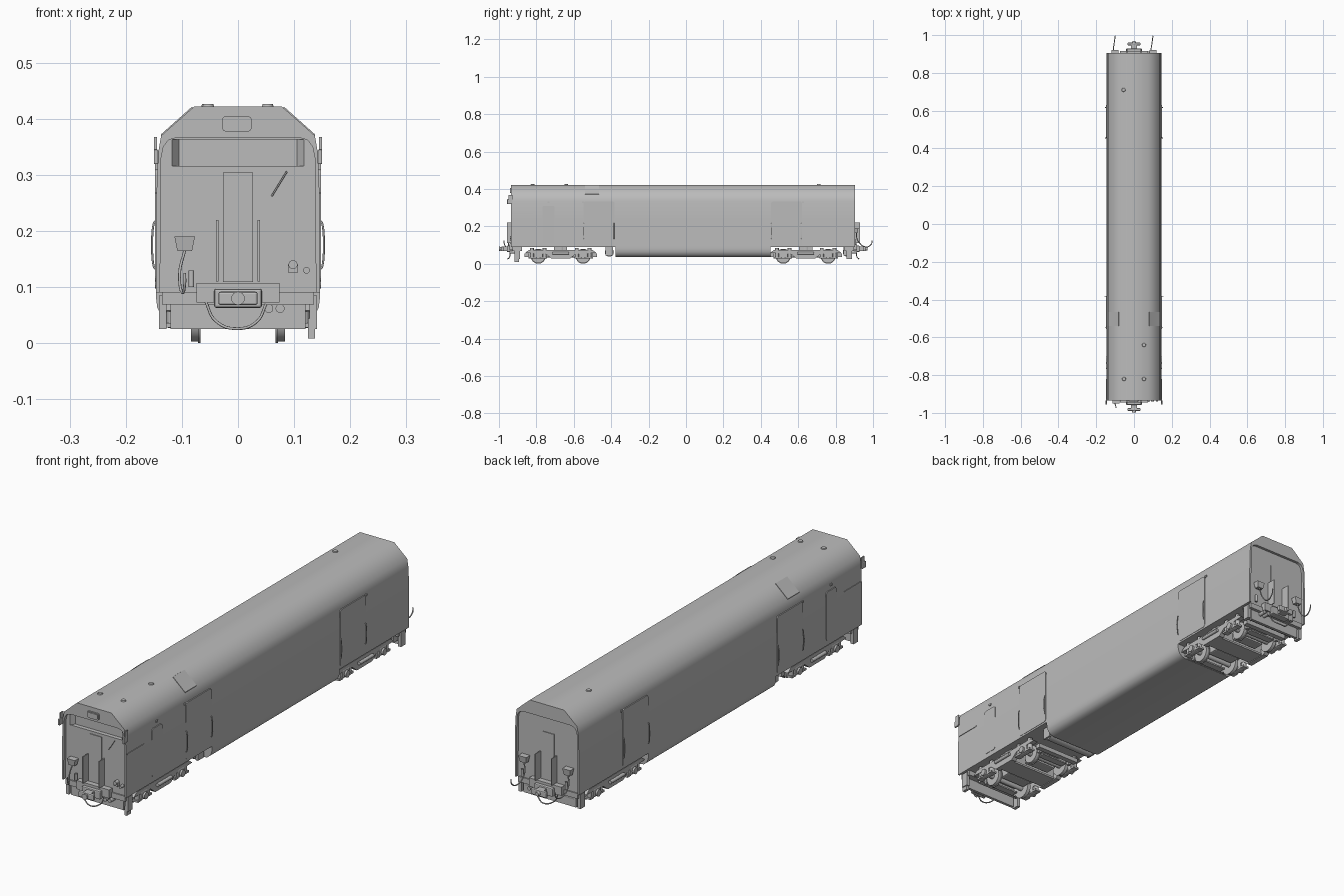
import bpy, bmesh, math
from mathutils import Vector

cube = bpy.data.objects.get("Cube")
if cube:
    bpy.data.objects.remove(cube, do_unlink=True)

paint = bpy.data.materials.new("light_grey_paint")
GREY = (0.5, 0.5, 0.5, 1)
paint.use_nodes = True
paint.diffuse_color = GREY
shader = next(n for n in paint.node_tree.nodes if n.type == "BSDF_PRINCIPLED")
shader.inputs["Base Color"].default_value = GREY
shader.inputs["Roughness"].default_value = 0.6


def add(name, bm, smooth=None):
    """Turn a bmesh into a named, painted object."""
    bmesh.ops.recalc_face_normals(bm, faces=bm.faces)
    mesh = bpy.data.meshes.new(name)
    bm.to_mesh(mesh)
    bm.free()
    mesh.materials.append(paint)
    ob = bpy.data.objects.new(name, mesh)
    bpy.context.collection.objects.link(ob)
    if smooth:
        smooth_shade(ob, smooth)
    return ob


def smooth_shade(ob, angle):
    bpy.ops.object.select_all(action="DESELECT")
    ob.select_set(True)
    bpy.context.view_layer.objects.active = ob
    bpy.ops.object.shade_smooth_by_angle(angle=math.radians(angle))


def box(name, at, size, bevel=0, taper=1):
    """Box by centre and size; taper scales the top in x and y."""
    bm = bmesh.new()
    bmesh.ops.create_cube(bm, size=1)
    for v in bm.verts:
        k = taper if v.co.z > 0 else 1
        v.co = Vector((v.co.x * size[0] * k, v.co.y * size[1] * k, v.co.z * size[2])) + Vector(at)
    if bevel:
        bmesh.ops.bevel(bm, geom=bm.edges[:], offset=bevel, segments=2, affect="EDGES", profile=0.5)
    return add(name, bm)


def cylinder(name, at, radius, length, axis="X", sides=24, top=None):
    bm = bmesh.new()
    bmesh.ops.create_cone(bm, cap_ends=True, segments=sides, radius1=radius,
                          radius2=radius if top is None else top, depth=length)
    turn = {"X": (0, 1, 0), "Y": (1, 0, 0), "Z": (0, 0, 0)}[axis]
    rot = Vector((0, 0, 1)).rotation_difference(
        Vector({"X": (1, 0, 0), "Y": (0, 1, 0), "Z": (0, 0, 1)}[axis]))
    bmesh.ops.rotate(bm, verts=bm.verts, matrix=rot.to_matrix())
    bmesh.ops.translate(bm, verts=bm.verts, vec=at)
    return add(name, bm, 40)


def extrude(name, outline, start, end, axis=1, smooth=None):
    """Sweep a flat outline along y (axis 1) or x (axis 0)."""
    bm = bmesh.new()
    place = (lambda a, b, t: (a, t, b)) if axis else (lambda a, b, t: (t, a, b))
    rings = [[bm.verts.new(place(a, b, t)) for a, b in outline] for t in (start, end)]
    for ring in rings:
        bm.faces.new(ring)
    n = len(outline)
    for i in range(n):
        j = (i + 1) % n
        bm.faces.new((rings[0][i], rings[0][j], rings[1][j], rings[1][i]))
    return add(name, bm, smooth)


def rounded(c1, c2, w, h, r, steps=4):
    """Outline of a rounded rectangle."""
    pts = []
    for k, (sx, sy) in enumerate(((1, 1), (-1, 1), (-1, -1), (1, -1))):
        for s in range(steps + 1):
            a = math.pi / 2 * (k + s / steps)
            pts.append((c1 + sx * (w / 2 - r) + r * math.cos(a),
                        c2 + sy * (h / 2 - r) + r * math.sin(a)))
    return pts


def tube(name, points, radius):
    curve = bpy.data.curves.new(name, "CURVE")
    curve.dimensions = "3D"
    curve.bevel_depth = radius
    curve.bevel_resolution = 2
    curve.use_fill_caps = True
    curve.resolution_u = 6
    spline = curve.splines.new("BEZIER")
    spline.bezier_points.add(len(points) - 1)
    for p, co in zip(spline.bezier_points, points):
        p.co = co
        p.handle_left_type = p.handle_right_type = "AUTO"
    curve.materials.append(paint)
    ob = bpy.data.objects.new(name, curve)
    bpy.context.collection.objects.link(ob)


def mirrored(half):
    return half + [(-x, z) for x, z in reversed(half)]


# Body shell, with hooded frames standing proud of both end walls
shell = [(0.146, 0.09), (0.146, 0.24), (0.143, 0.335), (0.137, 0.37), (0.078, 0.422)]
arch = [(0.139, 0.09), (0.137, 0.33), (0.133, 0.35), (0.124, 0.362), (0.108, 0.367)]
body = extrude("body_shell", mirrored(shell), -0.922, 0.893)
for name, near, far in (("front", -0.921, -0.935), ("rear", 0.892, 0.904)):
    ring = mirrored(shell) + list(reversed(mirrored(arch)))
    extrude(name + "_end_hood", ring, near, far, smooth=50)

# Wide recessed windscreen with splayed sides
cutter = extrude("windscreen_cutter", [(-0.118, -0.95), (0.118, -0.95), (0.118, -0.922),
                                       (0.105, -0.905), (-0.105, -0.905), (-0.118, -0.922)], 0.316, 0.363)
for v in cutter.data.vertices:
    v.co.y, v.co.z = v.co.z, v.co.y
cutter.data.flip_normals()
cut = body.modifiers.new("windscreen", "BOOLEAN")
cut.object, cut.operation, cut.solver = cutter, "DIFFERENCE", "EXACT"
bpy.ops.object.select_all(action="DESELECT")
bpy.context.view_layer.objects.active = body
body.select_set(True)
bpy.ops.object.modifier_apply(modifier=cut.name)
bpy.data.objects.remove(cutter, do_unlink=True)
smooth_shade(body, 50)

# Rounded belly between the bogies
belly = [(0.108, 0.035), (0.125, 0.039), (0.137, 0.049), (0.144, 0.064), (0.146, 0.08), (0.146, 0.092)]
extrude("belly", mirrored(belly), -0.377, 0.452, smooth=40)

# Headlight housing and wiper
extrude("headlight_rim", rounded(-0.002, 0.391, 0.052, 0.027, 0.006), -0.93, -0.94)
extrude("headlight_lens", rounded(-0.002, 0.391, 0.044, 0.02, 0.004), -0.93, -0.942)
tube("wiper", [(0.06, -0.926, 0.262), (0.087, -0.926, 0.306)], 0.0015)
for x, z, r in ((0.098, 0.14, 0.008), (0.122, 0.13, 0.006)):
    cylinder("front_socket", (x, -0.93, z), r, 0.022, "Y", 16)
box("front_socket_base", (0.098, -0.928, 0.133), (0.018, 0.014, 0.014))

# Fittings shared by both ends: door, gangway plates, buffer beam, coupler
for name, s, wall in (("front", -1, 0.922), ("rear", 1, 0.893)):
    box(name + "_end_door", (0, s * wall, 0.207), (0.054, 0.006, 0.195))
    for x in (-0.037, 0.037):
        box(name + "_gangway_plate", (x, s * (wall + 0.018), 0.165), (0.004, 0.036, 0.11))
    box(name + "_buffer_beam", (0, s * (wall + 0.006), 0.09), (0.148, 0.032, 0.035))
    box(name + "_coupler_housing", (0, s * (wall + 0.02), 0.08), (0.085, 0.03, 0.034), 0.004)
    box(name + "_coupler_shank", (0, s * (wall + 0.035), 0.08), (0.032, 0.06, 0.022))
    box(name + "_coupler_head", (0, s * (wall + 0.06), 0.08), (0.07, 0.014, 0.024), 0.004)
    cylinder(name + "_coupler_tongue", (0, s * (wall + 0.067), 0.08), 0.012, 0.02, "Y", 16, 0.008)
    box(name + "_pilot_plate", (0, s * (wall - 0.014), 0.05), (0.24, 0.012, 0.05))
    box(name + "_sill", (0, s * (wall - 0.02), 0.08), (0.27, 0.05, 0.022))
    tube(name + "_brake_hose", [(x, s * (wall + 0.02 + 0.012 * (x == 0)), z) for x, z in
         ((-0.058, 0.075), (-0.04, 0.04), (0, 0.026), (0.035, 0.04), (0.05, 0.07))], 0.0025)
    for x in (0.055, 0.075):
        cylinder(name + "_pipe_valve", (x, s * (wall + 0.006), 0.062), 0.008, 0.03, "Y", 14)
    for x in (-0.134, 0.134):
        box(name + "_corner_step", (x, s * (wall - 0.02), 0.055), (0.014, 0.03, 0.06))
box("front_rail_guard", (0.131, -0.905, 0.026), (0.012, 0.025, 0.036))

# Jumper cables: flared heads with trailing leads
for name, x, s, wall in (("front", -0.095, -1, 0.922), ("rear_right", -0.1, 1, 0.893), ("rear_left", 0.1, 1, 0.893)):
    box(name + "_jumper_head", (x, s * (wall + 0.016), 0.177), (0.026, 0.018, 0.026), 0, 1.4)
    reach = 0.035 if s < 0 else 0.07
    tube(name + "_jumper_lead", [(x, s * (wall + 0.018), 0.165), (x - 0.009, s * (wall + 0.025), 0.125),
                                 (x - 0.004, s * (wall + reach), 0.09),
                                 (x, s * (wall + reach * 1.4), 0.105), (x, s * (wall + reach * 1.45), 0.125)], 0.0025)
    cylinder(name + "_jumper_plug", (x + 0.012, s * (wall + 0.012), 0.115), 0.005, 0.03, "Z", 12)

# Side doors, handrails and small fittings on both sides
for side, s in (("left", 1), ("right", -1)):
    for y, w, z, h in ((-0.465, 0.165, 0.215, 0.235), (0.538, 0.165, 0.215, 0.235), (-0.735, 0.066, 0.21, 0.2)):
        extrude(side + "_door", rounded(y, z, w, h, 0.01), s * 0.138, s * 0.1475, 0)
    for y in (-0.547, -0.385, 0.455, 0.617):
        tube(side + "_handrail", [(s * x, y, z) for x, z in
             ((0.146, 0.132), (0.15, 0.136), (0.15, 0.214), (0.146, 0.218))], 0.0018)
    for y in (-0.735, -0.55, 0.625):
        box(side + "_marker_lamp", (s * 0.144, y, 0.33), (0.008, 0.01, 0.008))
    box(side + "_cab_vent", (s * 0.146, -0.875, 0.268), (0.003, 0.11, 0.003))
    box(side + "_mirror", (s * 0.146, -0.945, 0.332), (0.008, 0.022, 0.026), 0.002)
    box(side + "_mirror_lower", (s * 0.147, -0.938, 0.345), (0.005, 0.02, 0.045))
    # Service panel lying on the roof slope
    extrude(side + "_roof_panel", [(s * x, z) for x, z in
            ((0.08, 0.42), (0.137, 0.369), (0.1375, 0.372), (0.082, 0.4215))], -0.54, -0.465)

# Roof aerials
for x, y in ((0.053, -0.82), (-0.053, -0.82), (0.053, -0.64), (-0.055, 0.71)):
    cylinder("roof_aerial", (x, y, 0.423), 0.011, 0.006, "Z", 16, 0.009)

# Bogies
for place, mid in (("front", -0.67), ("rear", 0.64)):
    p = place + "_bogie_"
    box(p + "bolster", (0, mid, 0.066), (0.23, 0.07, 0.05))
    box(p + "centre_plate", (0, mid, 0.034), (0.21, 0.08, 0.008))
    for e in (-1, 1):
        axle = mid + e * 0.12
        cylinder(p + "axle", (0, axle, 0.04), 0.01, 0.24)
        box(p + "motor", (0, axle - e * 0.045, 0.052), (0.12, 0.05, 0.035), 0.005)
        box(p + "end_beam", (0, axle + e * 0.062, 0.045), (0.2, 0.022, 0.018))
        box(p + "guard_plate", (0, axle + e * 0.035, 0.03), (0.12, 0.03, 0.006))
        for x in (-1, 1):
            cylinder(p + "wheel", (x * 0.077, axle, 0.04), 0.037, 0.014, sides=32)
            cylinder(p + "flange", (x * 0.069, axle, 0.04), 0.04, 0.004, sides=32)
            cylinder(p + "axle_cap", (x * 0.129, axle, 0.042), 0.014, 0.016, sides=16)
            box(p + "axle_box", (x * 0.117, axle, 0.046), (0.024, 0.05, 0.038), 0.006)
            box(p + "brake_block", (x * 0.077, axle + e * 0.047, 0.045), (0.014, 0.012, 0.034))
            for d in (-0.034, 0.034):
                cylinder(p + "coil_spring", (x * 0.117, axle + d, 0.06), 0.01, 0.05, "Z", 16)
                box(p + "spring_seat", (x * 0.117, axle + d, 0.032), (0.026, 0.024, 0.008))
    for x in (-1, 1):
        # Side frame dipping between the axles
        frame = [(-0.19, 0.058), (-0.17, 0.074), (0.17, 0.074), (0.19, 0.058), (0.08, 0.052),
                 (0.05, 0.028), (-0.05, 0.028), (-0.08, 0.052)]
        extrude(p + "side_frame", [(mid + y, z) for y, z in frame], x * 0.106, x * 0.128, 0)
        cylinder(p + "damper", (x * 0.134, mid, 0.056), 0.007, 0.09, "Y", 12)
        cylinder(p + "air_spring", (x * 0.09, mid, 0.083), 0.028, 0.024, "Z")

# Air tanks beside the bogies
for y in (-0.41, 0.862):
    cylinder("air_tank", (0, y, 0.062), 0.024, 0.22)
    for x in (-0.115, 0.115):
        box("air_tank_bracket", (x, y, 0.068), (0.008, 0.04, 0.05))
